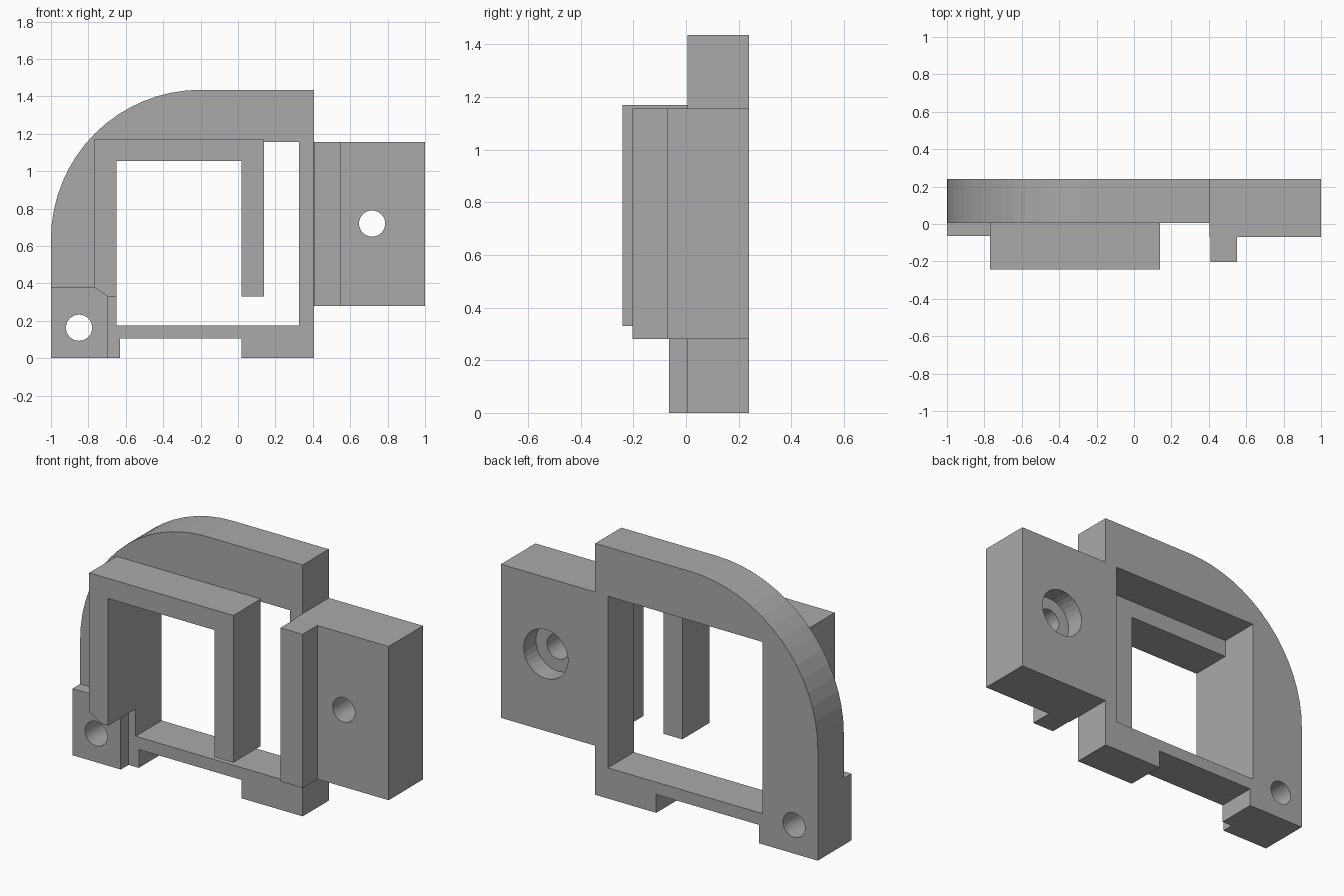
import bpy
import bmesh
from math import cos, sin, pi

cube = bpy.data.objects.get("Cube")
if cube:
    bpy.data.objects.remove(cube)

GREY = (0.4, 0.4, 0.4, 1)
grey = bpy.data.materials.new("plain grey")
grey.use_nodes = True
grey.diffuse_color = GREY
grey.node_tree.nodes["Principled BSDF"].inputs["Base Color"].default_value = GREY


def prism(name, profile, y0, y1):
    """Extrude an (x, z) outline from y0 back to y1."""
    bm = bmesh.new()
    face = bm.faces.new([bm.verts.new((x, y0, z)) for x, z in profile])
    ext = bmesh.ops.extrude_face_region(bm, geom=[face])["geom"]
    moved = [v for v in ext if isinstance(v, bmesh.types.BMVert)]
    bmesh.ops.translate(bm, verts=moved, vec=(0, y1 - y0, 0))
    bmesh.ops.recalc_face_normals(bm, faces=bm.faces)
    mesh = bpy.data.meshes.new(name)
    bm.to_mesh(mesh)
    bm.free()
    mesh.materials.append(grey)
    obj = bpy.data.objects.new(name, mesh)
    bpy.context.collection.objects.link(obj)
    return obj


def rect(x0, x1, z0, z1):
    return [(x0, z0), (x1, z0), (x1, z1), (x0, z1)]


def arc(cx, cz, r, start, end, steps):
    angles = [start + (end - start) * i / steps for i in range(steps + 1)]
    return [(cx + r * cos(a), cz + r * sin(a)) for a in angles]


def circle(cx, cz, r):
    return arc(cx, cz, r, 0, 2 * pi, 32)[:-1]


def cut(obj, profile, y0=-0.5, y1=0.5):
    """Cut a prism out of the part and discard the cutter."""
    cutter = prism("cutter", profile, y0, y1)
    cutter.hide_render = True
    mod = obj.modifiers.new("cut", "BOOLEAN")
    mod.operation = "DIFFERENCE"
    mod.solver = "EXACT"
    mod.object = cutter
    bpy.context.view_layer.objects.active = obj
    bpy.ops.object.modifier_apply(modifier=mod.name)
    bpy.data.objects.remove(cutter)


BACK, FACE = 0.24, 0.005      # rear and front planes of the main plate
LUG_HOLE = circle(-0.85, 0.163, 0.07)

# Main plate: rounded shoulder, notched foot, rectangular window
outline = [(-1, 0), (-0.63, 0), (-0.63, 0.105), (0.02, 0.105), (0.02, 0),
           (0.405, 0), (0.405, 1.435)] + arc(-0.2, 0.635, 0.8, pi / 2, pi, 16)
plate = prism("back_plate", outline, FACE, BACK)
cut(plate, rect(-0.65, 0.325, 0.175, 1.155))
cut(plate, LUG_HOLE)

# Raised frame: left jamb with chamfered foot, top bar, hanging right bar
prism("front_frame",
      [(-0.77, 0.38), (-0.695, 0.33), (-0.65, 0.33), (-0.65, 1.055),
       (0.02, 1.055), (0.02, 0.33), (0.14, 0.33), (0.14, 1.17), (-0.77, 1.17)],
      -0.242, FACE)

# Drilled corner lug
lug = prism("corner_lug",
            [(-1, 0), (-0.695, 0), (-0.695, 0.33), (-0.77, 0.38), (-1, 0.38)],
            -0.065, FACE)
cut(lug, LUG_HOLE)

# Side mounting block with counterbored hole, and its front rib
block = prism("mounting_block", rect(0.405, 1, 0.28, 1.157), -0.07, BACK)
cut(block, circle(0.717, 0.72, 0.07))
cut(block, circle(0.717, 0.72, 0.14), 0.13, 0.5)
prism("mounting_rib", rect(0.41, 0.55, 0.28, 1.157), -0.203, -0.07)
